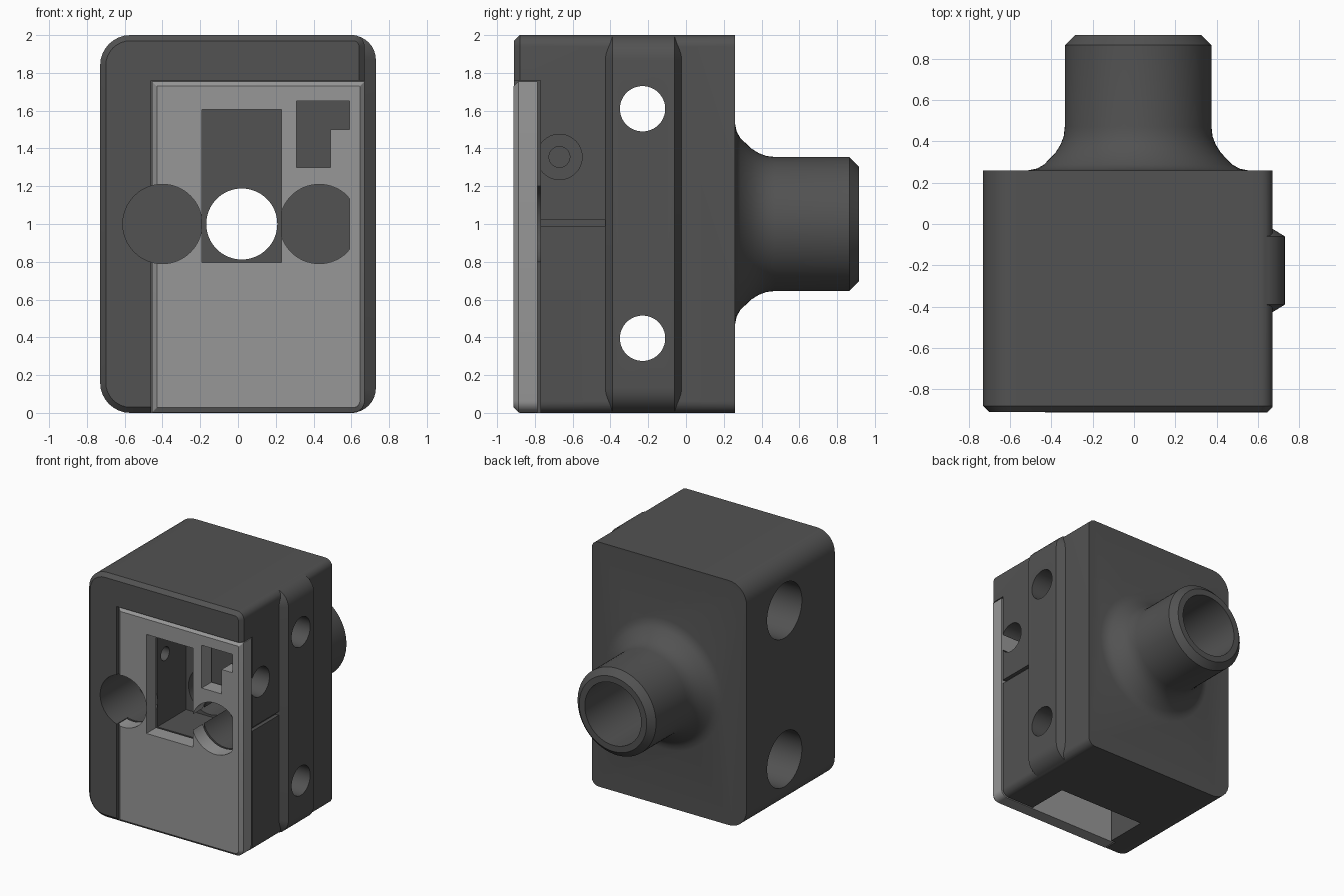
import bpy, bmesh, math
from mathutils import Vector

if "Cube" in bpy.data.objects:
    bpy.data.objects.remove(bpy.data.objects["Cube"])


def material(name, v):
    m = bpy.data.materials.new(name)
    m.diffuse_color = (v, v, v, 1)
    m.use_nodes = True
    m.node_tree.nodes["Principled BSDF"].inputs["Base Color"].default_value = m.diffuse_color
    return m


DARK = material("dark grey", 0.085)
LIGHT = material("light grey", 0.31)


def loft(name, rings, mat=DARK):
    """Closed solid through equal-length rings of points."""
    bm = bmesh.new()
    vs = [[bm.verts.new(p) for p in ring] for ring in rings]
    n = len(vs[0])
    for a, b in zip(vs, vs[1:]):
        for i in range(n):
            bm.faces.new((a[i], a[(i + 1) % n], b[(i + 1) % n], b[i]))
    bm.faces.new(vs[0])
    bm.faces.new(vs[-1])
    bmesh.ops.recalc_face_normals(bm, faces=bm.faces)
    me = bpy.data.meshes.new(name)
    bm.to_mesh(me)
    bm.free()
    me.materials.append(mat)
    ob = bpy.data.objects.new(name, me)
    bpy.context.collection.objects.link(ob)
    return ob


def rounded(x0, x1, z0, z1, radii, inset, y, seg=8):
    """Rounded rectangle ring; radii go right-top, left-top, left-bottom, right-bottom."""
    x0, x1, z0, z1 = x0 + inset, x1 - inset, z0 + inset, z1 - inset
    pts = []
    corners = [(x1, z1, -1, -1), (x0, z1, 1, -1), (x0, z0, 1, 1), (x1, z0, -1, 1)]
    for k, ((cx, cz, sx, sz), r) in enumerate(zip(corners, radii)):
        r = max(r - inset, 0.004)
        for i in range(seg + 1):
            a = (k + i / seg) * math.pi / 2
            pts.append((cx + sx * r + r * math.cos(a), y, cz + sz * r + r * math.sin(a)))
    return pts


def prism(name, pts, y0, y1):
    return loft(name, [[(x, y, z) for x, z in pts] for y in (y0, y1)])


def box(name, x0, x1, y0, y1, z0, z1):
    return prism(name, [(x0, z0), (x1, z0), (x1, z1), (x0, z1)], y0, y1)


def lathe(name, profile, centre, axis, n=64):
    """Turned solid from (radius, position) pairs along the x or y axis."""
    rings = []
    for r, t in profile:
        ring = []
        for i in range(n):
            a = 2 * math.pi * i / n
            u, z = centre[0] + r * math.cos(a), centre[1] + r * math.sin(a)
            ring.append((u, t, z) if axis == "y" else (t, u, z))
        rings.append(ring)
    return loft(name, rings)


def combine(ob, others, op):
    bpy.context.view_layer.objects.active = ob
    for o in others:
        m = ob.modifiers.new(o.name, "BOOLEAN")
        m.object, m.operation, m.solver = o, op, "EXACT"
        bpy.ops.object.modifier_apply(modifier=m.name)


def finish(ob):
    bpy.ops.object.select_all(action="DESELECT")
    ob.select_set(True)
    bpy.context.view_layer.objects.active = ob
    bpy.ops.object.shade_smooth_by_angle(angle=math.radians(25))


# Housing block with chamfered front rim
R = (0.06, 0.16, 0.16, 0.06)
body = loft("housing", [rounded(-0.73, 0.67, 0, 2, R, i, y)
                        for y, i in ((-0.91, 0.03), (-0.88, 0), (0.26, 0))])

# Raised band on the right side
band = loft("side_band", [rounded(-0.2, 0.73, 0.001, 1.999, (0.13,) * 4, i, y)
                          for y, i in ((-0.43, 0.065), (-0.39, 0), (-0.06, 0), (-0.02, 0.065))])

# Rear tube flaring into the housing
tube = lathe("rear_tube", [(0.53, 0.1), (0.53, 0.26), (0.49, 0.268), (0.455, 0.288), (0.40, 0.345),
                           (0.375, 0.385), (0.36, 0.425), (0.355, 0.47), (0.355, 0.865), (0.305, 0.915)],
             (0.02, 1.0), "y")
combine(body, [band, tube], "UNION")

# Openings shared by housing and front panel
circle = [(0.21 * math.cos(i * math.pi / 32), 1 + 0.21 * math.sin(i * math.pi / 32)) for i in range(64)]
left_bore = prism("left_bore", [(x - 0.4, z) for x, z in circle], -1, -0.45)
right_bore = prism("right_bore", [(min(x + 0.43, 0.59), z) for x, z in circle], -1, -0.45)
window = box("window", -0.19, 0.23, -1, -0.40, 0.795, 1.605)
shared = [left_bore, right_bore, window]

# Openings in the housing only
cuts = [
    box("panel_recess", -0.46, 1, -1, -0.77, -1, 1.76),
    box("bottom_pocket", -0.42, 0.37, -0.8, -0.42, -1, 0.72),
    box("side_groove", 0.64, 1, -0.8, -0.43, 0.99, 1.02),
    lathe("tube_bore", [(0.188, -0.5), (0.188, 0.0), (0.255, 0.07), (0.255, 1.1)], (0.02, 1.0), "y"),
    lathe("side_socket", [(0.055, -0.4), (0.055, 0.5), (0.12, 0.5), (0.12, 1)], (-0.67, 1.355), "x"),
]
for z in (0.395, 1.61):
    cuts.append(lathe("bolt_hole", [(0.225, -1), (0.225, -0.25), (0.12, -0.25), (0.12, 1)], (-0.23, z), "x"))
combine(body, cuts + shared, "DIFFERENCE")
finish(body)

# Light front panel with bevelled edge
panel = loft("front_panel", [rounded(-0.455, 0.67, 0.003, 1.755, (0.004, 0.004, 0.004, 0.06), i, y)
                             for y, i in ((-0.912, 0.025), (-0.887, 0), (-0.785, 0))], LIGHT)
slot = prism("stepped_slot", [(0.31, 1.30), (0.49, 1.30), (0.49, 1.5), (0.59, 1.5), (0.59, 1.65), (0.31, 1.65)],
             -1, -0.7)
combine(panel, shared + [slot], "DIFFERENCE")
for p in panel.data.polygons:
    p.material_index = 0
finish(panel)

# Remove the helper solids
for o in [band, tube, slot] + cuts + shared:
    bpy.data.objects.remove(o)
